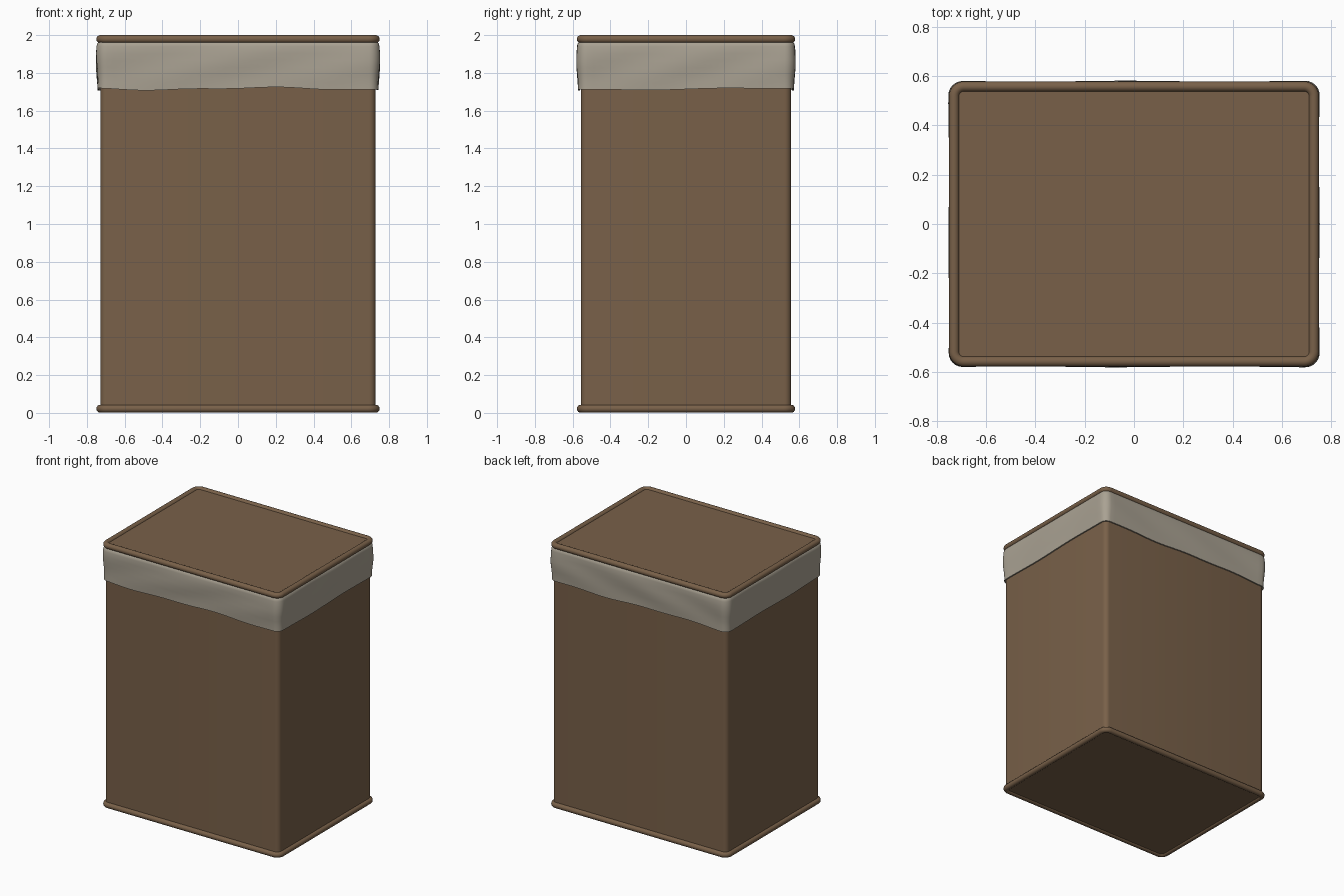
import bpy, bmesh, math

if "Cube" in bpy.data.objects:
    bpy.data.objects.remove(bpy.data.objects["Cube"])

def material(name, rgb):
    m = bpy.data.materials.new(name)
    m.diffuse_color = (*rgb, 1)
    m.use_nodes = True
    m.node_tree.nodes["Principled BSDF"].inputs["Base Color"].default_value = m.diffuse_color
    return m

BROWN = material("wicker brown", (0.19, 0.118, 0.066))
LINEN = material("linen beige", (0.40, 0.36, 0.29))

def rounded_rect(hx, hy, r, seg, nx=1, ny=1):
    """Counter-clockwise points with outward normals."""
    pts = []
    for k, (sx, sy) in enumerate(((1, 1), (-1, 1), (-1, -1), (1, -1))):
        for i in range(seg + 1):
            a = math.radians(90 * k + 90 * i / seg)
            n = (math.cos(a), math.sin(a))
            pts.append((sx * (hx - r) + r * n[0], sy * (hy - r) + r * n[1], *n))
        # subdivide the straight side that follows this corner
        steps = nx if k % 2 == 0 else ny
        x, y, u, v = pts[-1]
        for j in range(1, steps):
            t = j / steps
            if k % 2 == 0:
                pts.append((x - sx * 2 * (hx - r) * t, y, u, v))
            else:
                pts.append((x, y - sy * 2 * (hy - r) * t, u, v))
    return pts

def skin(name, rings, mat, caps=False, closed=False, angle=40):
    """Join equal rings of points into a surface."""
    bm = bmesh.new()
    vs = [[bm.verts.new(p) for p in ring] for ring in rings]
    n = len(rings[0])
    for a in range(len(vs) if closed else len(vs) - 1):
        lo, hi = vs[a], vs[(a + 1) % len(vs)]
        for i in range(n):
            j = (i + 1) % n
            bm.faces.new((lo[i], lo[j], hi[j], hi[i]))
    if caps:
        bm.faces.new(vs[0][::-1])
        bm.faces.new(vs[-1])
    bmesh.ops.recalc_face_normals(bm, faces=bm.faces)
    me = bpy.data.meshes.new(name)
    bm.to_mesh(me)
    bm.free()
    me.materials.append(mat)
    ob = bpy.data.objects.new(name, me)
    bpy.context.collection.objects.link(ob)
    bpy.context.view_layer.objects.active = ob
    ob.select_set(True)
    bpy.ops.object.shade_smooth_by_angle(angle=math.radians(angle))
    ob.select_set(False)
    return ob

HX, HY = 0.729, 0.557

# basket body with flat lid and base
body = rounded_rect(HX, HY, 0.035, 6)
skin("basket_body", [[(x, y, z) for x, y, u, v in body] for z in (0.012, 1.987)],
     BROWN, caps=True)

# round rims at the base and the lid
path = rounded_rect(HX, HY, 0.04, 8)
for name, z0 in (("base_rim", 0.022), ("lid_rim", 1.979)):
    rings = []
    for k in range(14):
        a = 2 * math.pi * k / 14
        c, s = 0.021 * math.cos(a), 0.021 * math.sin(a)
        rings.append([(x + u * c, y + v * c, z0 + s) for x, y, u, v in path])
    skin(name, rings, BROWN, closed=True)

# folded-over cloth liner with a soft bulge and wavy hem
cloth = rounded_rect(HX, HY, 0.035, 6, 40, 32)
profile = [(0.0, 0.0), (0.010, 0.01), (0.016, 0.04), (0.019, 0.10), (0.020, 0.25),
           (0.020, 0.4), (0.019, 0.55), (0.017, 0.7), (0.015, 0.85), (0.014, 1.0),
           (0.004, 1.0)]
rings = []
for off, t in profile:
    ring = []
    for x, y, u, v in cloth:
        hem = 1.716 + 0.006 * math.sin(5.5 * x + 1.9 + 2 * y) + 0.003 * math.sin(13 * x - 9 * y)
        wave = 0.004 * math.sin(8 * x + 11 * y + 5 * t) * math.sin(math.pi * t)
        d = off + wave
        ring.append((x + u * d, y + v * d, 1.965 + (hem - 1.965) * t))
    rings.append(ring)
skin("cloth_liner", rings, LINEN, angle=60)
